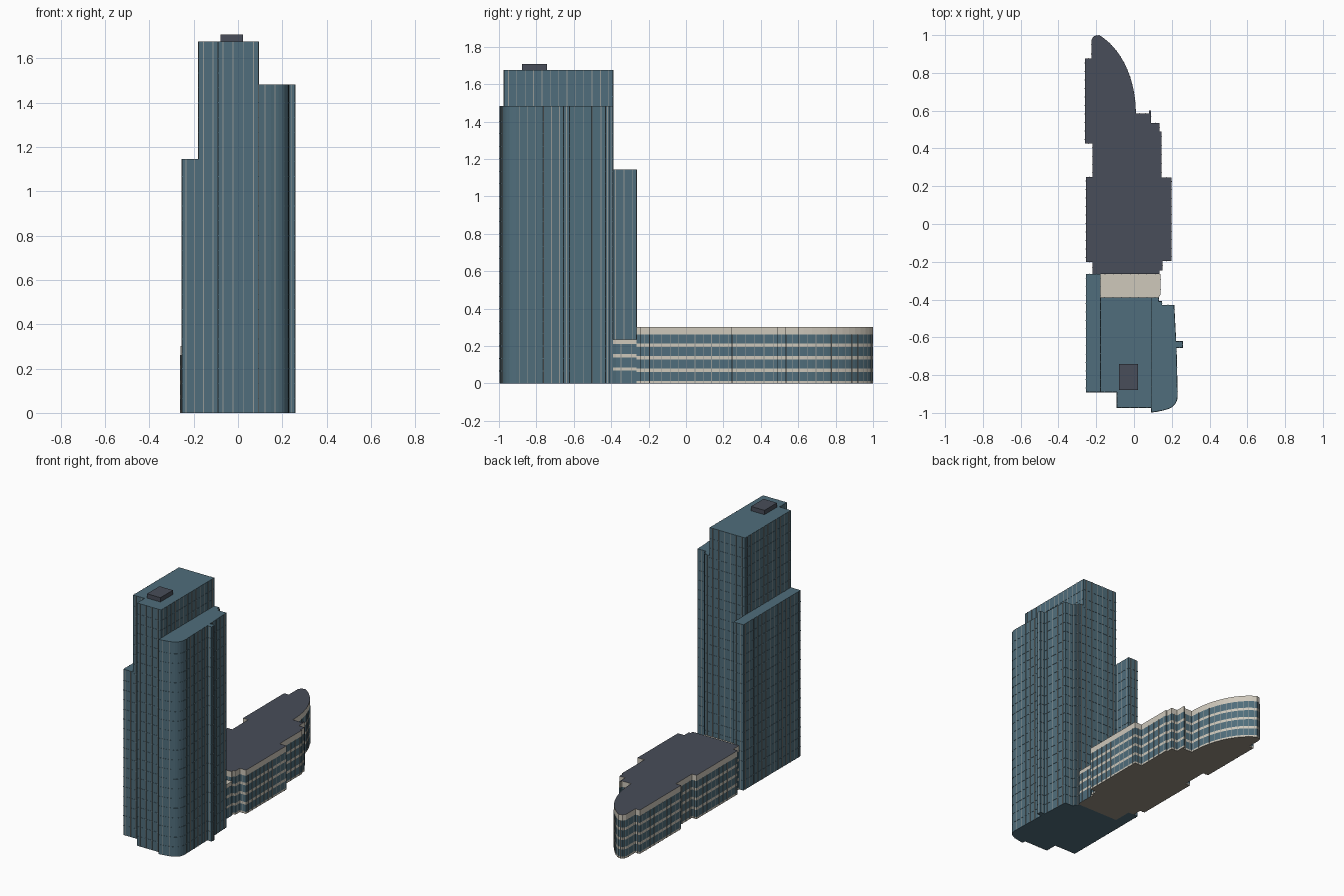
import bpy, bmesh, math
from mathutils import Vector

if "Cube" in bpy.data.objects:
    bpy.data.objects.remove(bpy.data.objects["Cube"])


def material(name, rgb):
    m = bpy.data.materials.new(name)
    m.diffuse_color = (*rgb, 1)
    m.use_nodes = True
    m.node_tree.nodes["Principled BSDF"].inputs["Base Color"].default_value = m.diffuse_color
    return m


GLASS = material("blue_glass", (0.08, 0.155, 0.2))
STONE = material("pale_stone", (0.62, 0.58, 0.5))
ROOF = material("dark_roof", (0.065, 0.075, 0.1))
MULL = material("mullion", (0.3, 0.32, 0.31))
BASE = material("underside", (0.3, 0.27, 0.22))
MATS = [GLASS, STONE, ROOF, MULL, BASE]
FLOOR = 0.0667


def ccw(pts):
    area = sum(a[0] * b[1] - b[0] * a[1] for a, b in zip(pts, pts[1:] + pts[:1]))
    return [Vector(p) for p in (pts if area > 0 else pts[::-1])]


def outward(a, b):
    d = (b - a).normalized()
    return Vector((d.y, -d.x))


def offset(pts, dist):
    out = []
    for i, p in enumerate(pts):
        n1 = outward(pts[i - 1], p)
        n2 = outward(p, pts[(i + 1) % len(pts)])
        out.append(p + (n1 + n2) * dist / max(0.3, 1 + n1.dot(n2)))
    return out


def block(name, outline, rows, top, bottom, mull_top=None, step=0.045, width=0.004):
    """Stack rings (z, offset, material of band above) and add upright mullions."""
    pts = ccw(outline)
    n = len(pts)
    bm = bmesh.new()
    rings = [[bm.verts.new((p.x, p.y, z)) for p in offset(pts, d)] for z, d, _ in rows]
    for (lo, hi), row in zip(zip(rings, rings[1:]), rows):
        for i in range(n):
            j = (i + 1) % n
            bm.faces.new((lo[i], lo[j], hi[j], hi[i])).material_index = MATS.index(row[2])
    bm.faces.new(rings[-1]).material_index = MATS.index(top)
    bm.faces.new(rings[0][::-1]).material_index = MATS.index(bottom)
    if mull_top:
        for i in range(n):
            a, b = pts[i], pts[(i + 1) % n]
            length = (b - a).length
            if length < 0.02:
                continue
            nor, dirn = outward(a, b), (b - a).normalized() * width / 2
            count = max(1, round(length / step))
            for k in range(count):
                c = a.lerp(b, (k + 0.5) / count)
                plan = [c - dirn, c - dirn + nor * 0.0025, c + dirn + nor * 0.0025, c + dirn]
                lo = [bm.verts.new((p.x, p.y, 0)) for p in plan]
                hi = [bm.verts.new((p.x, p.y, mull_top)) for p in plan]
                for q in range(3):
                    f = bm.faces.new((lo[q], lo[q + 1], hi[q + 1], hi[q]))
                    f.material_index = MATS.index(MULL)
                bm.faces.new(hi).material_index = MATS.index(MULL)
    me = bpy.data.meshes.new(name)
    bm.to_mesh(me)
    bm.free()
    for m in MATS:
        me.materials.append(m)
    ob = bpy.data.objects.new(name, me)
    bpy.context.collection.objects.link(ob)
    return ob


def tower(name, outline, height):
    # thin ledge at every floor
    rows = [(0, 0, GLASS)]
    z = FLOOR
    while z < height - 0.02:
        rows += [(z - 0.0015, 0, GLASS), (z - 0.0015, 0.0015, GLASS),
                 (z + 0.0015, 0.0015, GLASS), (z + 0.0015, 0, GLASS)]
        z += FLOOR
    rows.append((height, 0, GLASS))
    block(name, outline, rows, GLASS, GLASS, height)


def rect(x0, x1, y0, y1):
    return [(x0, y0), (x1, y0), (x1, y1), (x0, y1)]


# High-rise: three stepped volumes
tower("tower_left_wing", rect(-0.253, -0.178, -0.89, -0.265), 1.145)
tower("tower_core", [(-0.178, -0.89), (-0.09, -0.89), (-0.09, -0.972), (0.092, -0.972),
                     (0.092, -0.39), (-0.178, -0.39)], 1.677)
corner = [(0.165 + 0.065 * math.cos(t), -0.91 + 0.07 * math.sin(t))
          for t in (math.radians(-15 * k) for k in range(6))]
tower("tower_right_wing", [(0.092, -0.39), (0.13, -0.39), (0.13, -0.41), (0.148, -0.41),
                           (0.148, -0.43), (0.212, -0.43), (0.222, -0.622), (0.257, -0.622),
                           (0.257, -0.655), (0.224, -0.655)] + corner
      + [(0.15, -0.987), (0.092, -0.997)], 1.483)

# Plant room on the roof
block("roof_plant_room", rect(-0.08, 0.022, -0.878, -0.742),
      [(1.677, 0, ROOF), (1.707, 0, ROOF)], ROOF, ROOF)

# Low podium with banded windows and a curved end
bow = [(-0.3 + 0.31 * math.cos(t), 0.585 + 0.447 * math.sin(t))
       for t in (math.radians(68.2 * (1 - k / 12)) for k in range(13))]
podium = [(-0.22, -0.265), (-0.22, -0.2), (-0.255, -0.2), (-0.255, 0.25), (-0.22, 0.25),
          (-0.22, 0.425), (-0.26, 0.425), (-0.26, 0.875), (-0.225, 0.875), (-0.225, 0.975),
          (-0.212, 0.995)] + bow + [
          (0.08, 0.585), (0.08, 0.602), (0.09, 0.602), (0.09, 0.535), (0.135, 0.535),
          (0.135, 0.49), (0.145, 0.49), (0.145, 0.247), (0.198, 0.247), (0.198, -0.195),
          (0.15, -0.195), (0.15, -0.245), (0.135, -0.245), (0.135, -0.265)]
bands = [(0, 0, STONE), (0.013, 0, GLASS)]
for k in range(1, 4):
    z = 0.062 + (k - 1) * 0.0667
    bands += [(z, 0, STONE), (z + 0.018, 0, GLASS)]
block("podium", podium, bands + [(0.262, 0, STONE), (0.302, 0, STONE)], ROOF, BASE, 0.262,
      width=0.003)

# Connecting link between podium and tower
block("link_building", [(-0.178, -0.39), (0.13, -0.39), (0.14, -0.375), (0.14, -0.265),
                        (-0.178, -0.265)],
      [(0, 0, GLASS), (0.07, 0, STONE), (0.085, 0, GLASS), (0.138, 0, STONE),
       (0.158, 0, GLASS), (0.21, 0, STONE), (0.236, 0, STONE)], STONE, BASE, 0.21, width=0.003)
